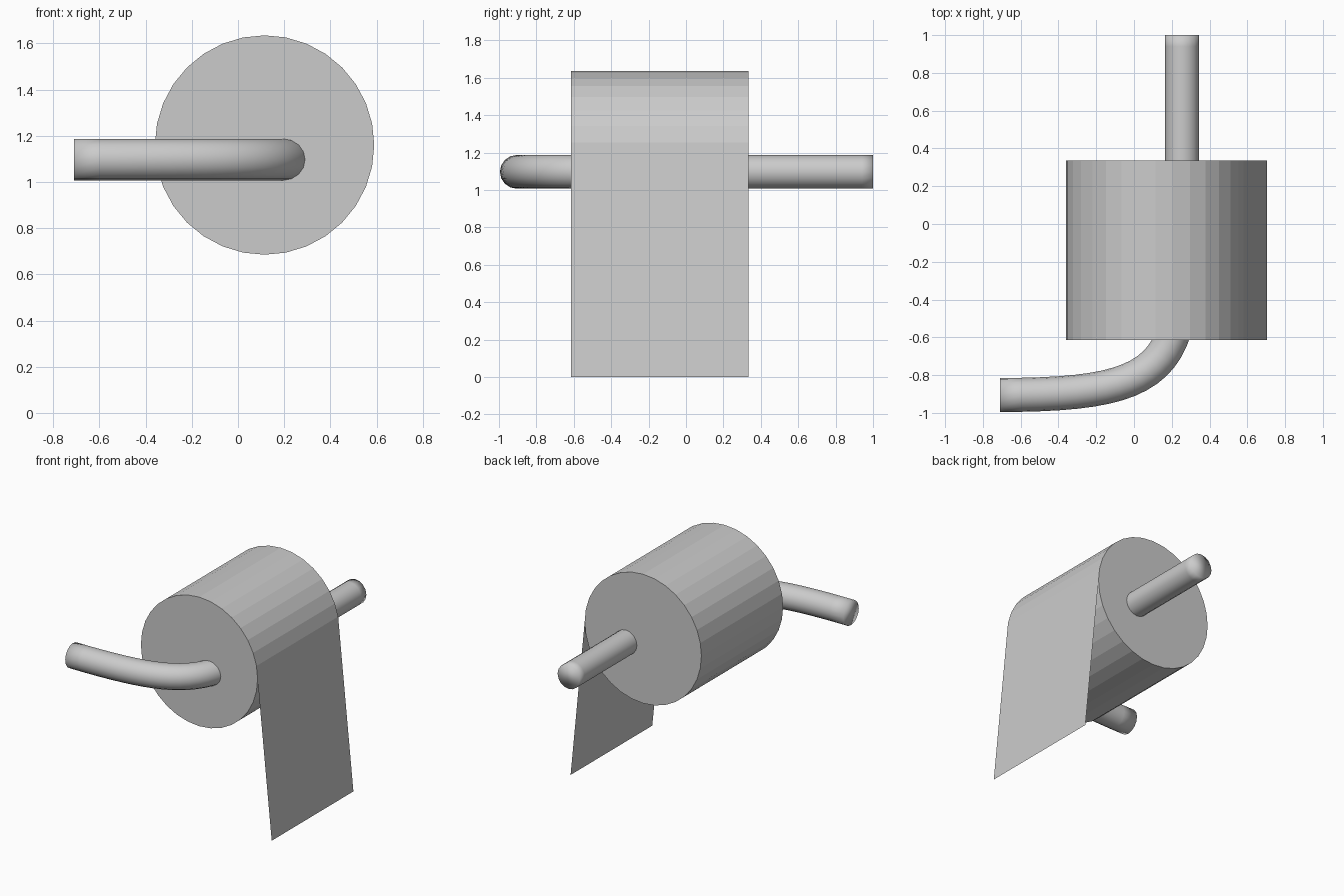
import bpy, bmesh, math

if "Cube" in bpy.data.objects:
    bpy.data.objects.remove(bpy.data.objects["Cube"])

RX, RZ, R = 0.115, 1.16, 0.475      # roll centre and radius
Y0, Y1 = -0.615, 0.335              # roll width


def finish(bm, name):
    mesh = bpy.data.meshes.new(name)
    bm.to_mesh(mesh)
    bm.free()
    obj = bpy.data.objects.new(name, mesh)
    bpy.context.collection.objects.link(obj)
    return obj


# Paper roll: flat-faced 32-sided cylinder lying along y
bpy.ops.mesh.primitive_cylinder_add(
    vertices=32, radius=R, depth=Y1 - Y0,
    location=(RX, (Y0 + Y1) / 2, RZ), rotation=(math.pi / 2, 0, 0))
bpy.context.object.name = "paper_roll"

# Loose sheet: single-sided paper hanging from the side of the roll
bm = bmesh.new()
corners = [(RX + R, Y0, RZ), (0.705, Y0, 0), (0.705, Y1, 0), (RX + R, Y1, RZ)]
bm.faces.new([bm.verts.new(c) for c in corners])
finish(bm, "hanging_sheet")

# Holder bar: round tube along a bent path through the roll
curve = bpy.data.curves.new("holder_bar_path", 'CURVE')
curve.dimensions = '3D'
curve.bevel_depth = 0.09
curve.bevel_resolution = 6
curve.resolution_u = 20
curve.use_fill_caps = True
spline = curve.splines.new('BEZIER')
spline.bezier_points.add(2)
BZ, BX = 1.097, 0.255
path = [  # point, left handle, right handle (x, y)
    ((-0.71, -0.905), (-0.9, -0.905), (0.08, -0.905)),
    ((BX, -0.2), (BX, -0.79), (BX, 0.2)),
    ((BX, 1.0), (BX, 0.6), (BX, 1.2)),
]
for p, (co, left, right) in zip(spline.bezier_points, path):
    p.handle_left_type = p.handle_right_type = 'FREE'
    p.co = (*co, BZ)
    p.handle_left = (*left, BZ)
    p.handle_right = (*right, BZ)
path_obj = bpy.data.objects.new("holder_bar_path", curve)
bpy.context.collection.objects.link(path_obj)

# Turn the tube into a mesh with welded, softly shaded end caps
bm = bmesh.new()
bm.from_mesh(path_obj.to_mesh())
path_obj.to_mesh_clear()
bpy.data.objects.remove(path_obj)
bmesh.ops.remove_doubles(bm, verts=bm.verts, dist=0.0005)
bmesh.ops.recalc_face_normals(bm, faces=bm.faces)
for f in bm.faces:
    f.smooth = True
finish(bm, "holder_bar")
